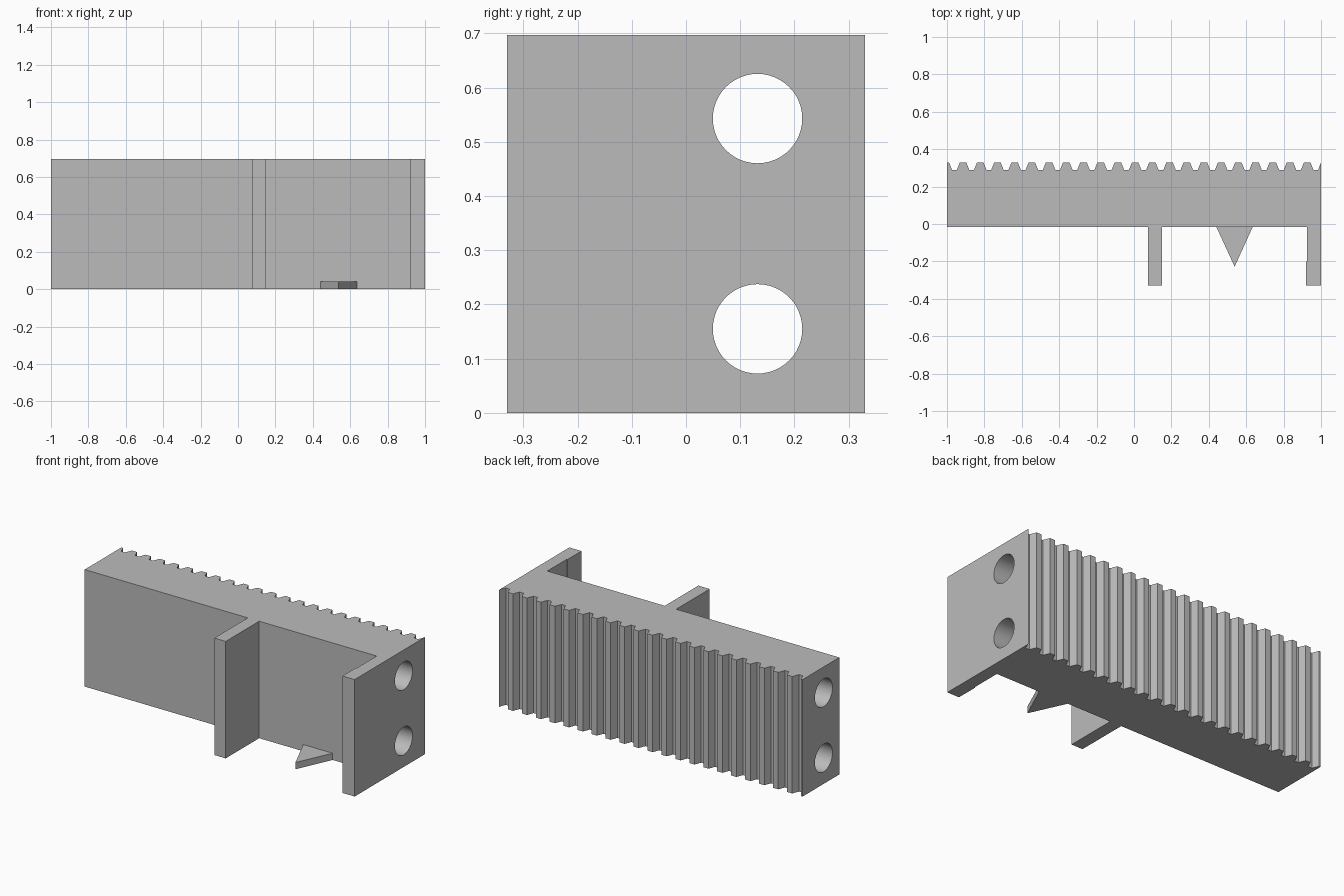
import bpy
import bmesh

if "Cube" in bpy.data.objects:
    bpy.data.objects.remove(bpy.data.objects["Cube"])

HEIGHT = 0.697
FRONT, FACE, ROOT, TIP = -0.33, -0.015, 0.29, 0.33

grey = bpy.data.materials.new("plain grey")
grey.use_nodes = True
grey.diffuse_color = (0.5, 0.5, 0.5, 1)
grey.node_tree.nodes["Principled BSDF"].inputs["Base Color"].default_value = (0.5, 0.5, 0.5, 1)


def extrude_profile(name, outline, height):
    """Upright prism from a counter-clockwise outline in plan."""
    bm = bmesh.new()
    base = bm.faces.new([bm.verts.new((x, y, 0)) for x, y in outline])
    top = bmesh.ops.extrude_face_region(bm, geom=[base])["geom"]
    bmesh.ops.translate(bm, vec=(0, 0, height),
                        verts=[v for v in top if isinstance(v, bmesh.types.BMVert)])
    bmesh.ops.recalc_face_normals(bm, faces=bm.faces)
    mesh = bpy.data.meshes.new(name)
    bm.to_mesh(mesh)
    bm.free()
    obj = bpy.data.objects.new(name, mesh)
    bpy.context.collection.objects.link(obj)
    mesh.materials.append(grey)
    return obj


# Front edge of the jaw body: flat face, middle fin, end fin
outline = [(-1, FACE), (0.075, FACE), (0.075, FRONT), (0.15, FRONT), (0.15, FACE),
           (0.925, FACE), (0.925, -0.2), (0.92, -0.2), (0.92, FRONT), (1, FRONT)]

# Toothed back edge, running from right to left, half teeth at both ends
PITCH, FIRST, TOP_HALF, ROOT_HALF = 0.092, -1.006, 0.017, 0.033
outline.append((1, TIP))
for k in reversed(range(23)):
    centre = FIRST + k * PITCH
    for dx, y in ((ROOT_HALF, ROOT), (TOP_HALF, TIP), (-TOP_HALF, TIP), (-ROOT_HALF, ROOT)):
        if -1 < centre + dx < 0.999:
            outline.append((centre + dx, y))
outline.append((-1, TIP))
body = extrude_profile("toothed_jaw_body", outline, HEIGHT)

# Two round bores along the whole length
for label, z in (("lower", 0.155), ("upper", 0.543)):
    bpy.ops.mesh.primitive_cylinder_add(vertices=48, radius=0.0825, depth=2.4,
                                        location=(0, 0.132, z), rotation=(0, 1.570796, 0))
    cutter = bpy.context.object
    cutter.name = label + "_bore_cutter"
    cutter.data.materials.append(grey)
    cutter.hide_render = True
    cutter.hide_set(True)
    bore = body.modifiers.new(label + "_bore", "BOOLEAN")
    bore.operation = "DIFFERENCE"
    bore.solver = "EXACT"
    bore.object = cutter

# Bake the bores, drop the cutters, and smooth only the bore walls
bpy.context.view_layer.update()
evaluated = body.evaluated_get(bpy.context.evaluated_depsgraph_get())
bored = bpy.data.meshes.new_from_object(evaluated)
body.modifiers.clear()
body.data = bored
for obj in [o for o in bpy.data.objects if o.name.endswith("_bore_cutter")]:
    bpy.data.objects.remove(obj)
bpy.ops.object.select_all(action="DESELECT")
body.select_set(True)
bpy.context.view_layer.objects.active = body
bpy.ops.object.shade_smooth_by_angle(angle=0.4)

# Small triangular pointer at the foot of the front face
extrude_profile("pointer", [(0.44, FACE), (0.538, -0.228), (0.635, FACE)], 0.04)
